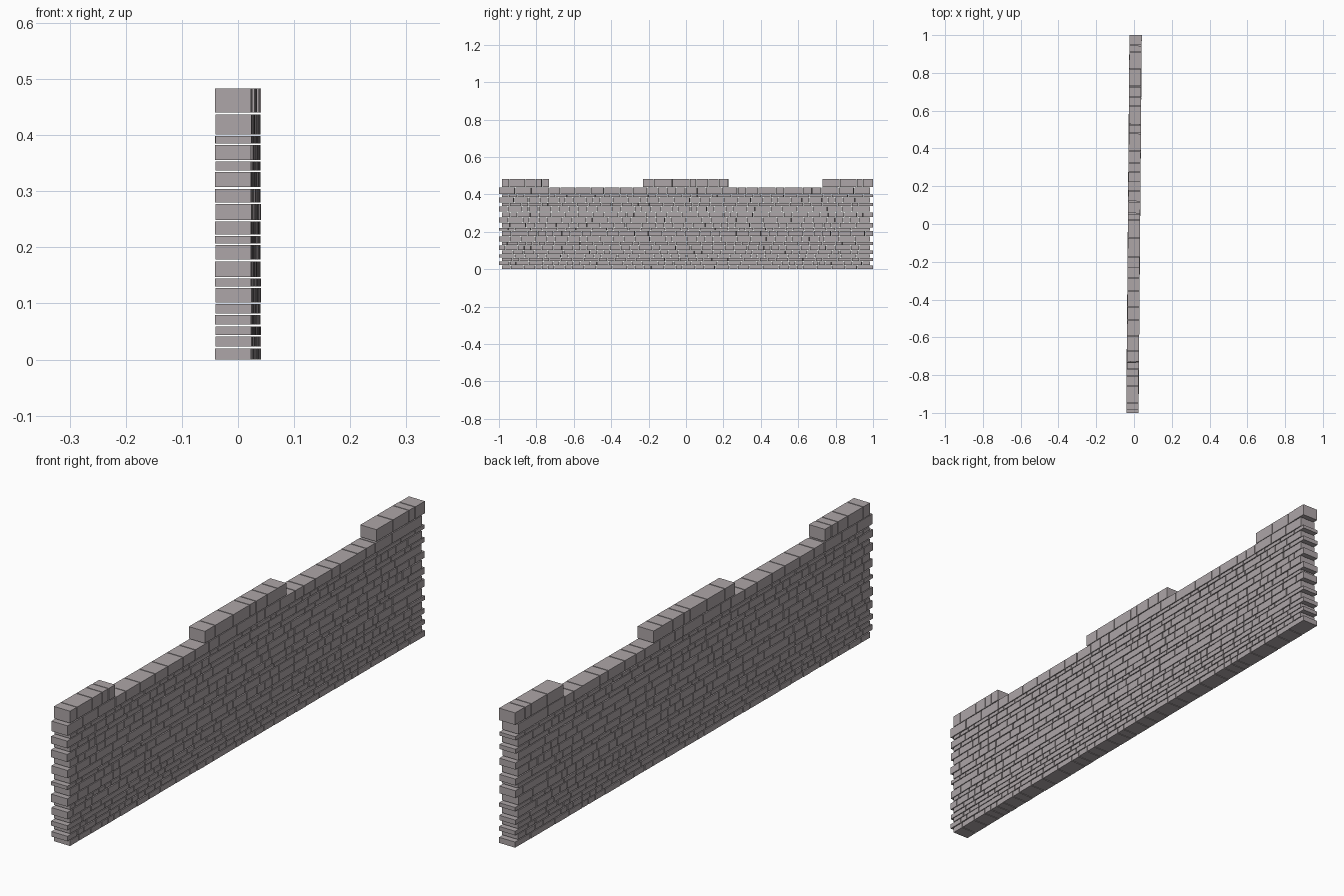
import bpy, bmesh, random, math
from mathutils import Matrix

if "Cube" in bpy.data.objects:
    bpy.data.objects.remove(bpy.data.objects["Cube"])

random.seed(7)
THICK = 0.064
GAP = 0.003
TURN = Matrix.Rotation(-math.atan(0.0085), 4, 'Z')   # wall stands slightly askew

stone = bpy.data.materials.new("stone")
stone.diffuse_color = (0.42, 0.38, 0.39, 1)
stone.use_nodes = True
stone.node_tree.nodes["Principled BSDF"].inputs["Base Color"].default_value = stone.diffuse_color


def add_brick(bm, y0, y1, z0, z1):
    dx = random.uniform(-0.0008, 0.0008)
    m = (TURN @ Matrix.Translation((dx, (y0 + y1) / 2, (z0 + z1) / 2))
         @ Matrix.Diagonal((THICK, y1 - y0, z1 - z0, 1)))
    bmesh.ops.create_cube(bm, size=1, matrix=m)


def lay_course(bm, ya, yb, z0, z1, lo, hi):
    """Fill a run with stones of random length separated by open joints."""
    y = ya
    while y < yb - 0.001:
        end = y + random.uniform(lo, hi)
        if end > yb - lo:
            end = yb
        add_brick(bm, y, end, z0, z1)
        y = end + GAP


def finish(bm, name):
    me = bpy.data.meshes.new(name)
    bm.to_mesh(me)
    bm.free()
    me.materials.append(stone)
    bpy.context.collection.objects.link(bpy.data.objects.new(name, me))


# Courses of uneven height: top of each course
tops = [0.020, 0.041, 0.059, 0.079, 0.099, 0.127, 0.144, 0.175, 0.204,
        0.220, 0.246, 0.277, 0.304, 0.334, 0.353, 0.382, 0.398, 0.437]
bm = bmesh.new()
z = 0.0
for i, top in enumerate(tops):
    # alternate courses shift to make toothed ends
    ya, yb = (-0.984, 1.0) if i % 2 == 0 else (-1.0, 0.984)
    big = i == len(tops) - 1
    lay_course(bm, ya, yb, z, top, 0.04 if big else 0.028, 0.10 if big else 0.085)
    z = top + GAP
finish(bm, "wall_courses")

# Raised battlement blocks along the top
for name, ya, yb in (("battlement_near", -0.984, -0.733),
                     ("battlement_middle", -0.23, 0.226),
                     ("battlement_far", 0.73, 1.0)):
    bm = bmesh.new()
    lay_course(bm, ya, yb, z, 0.483, 0.03, 0.10)
    finish(bm, name)
